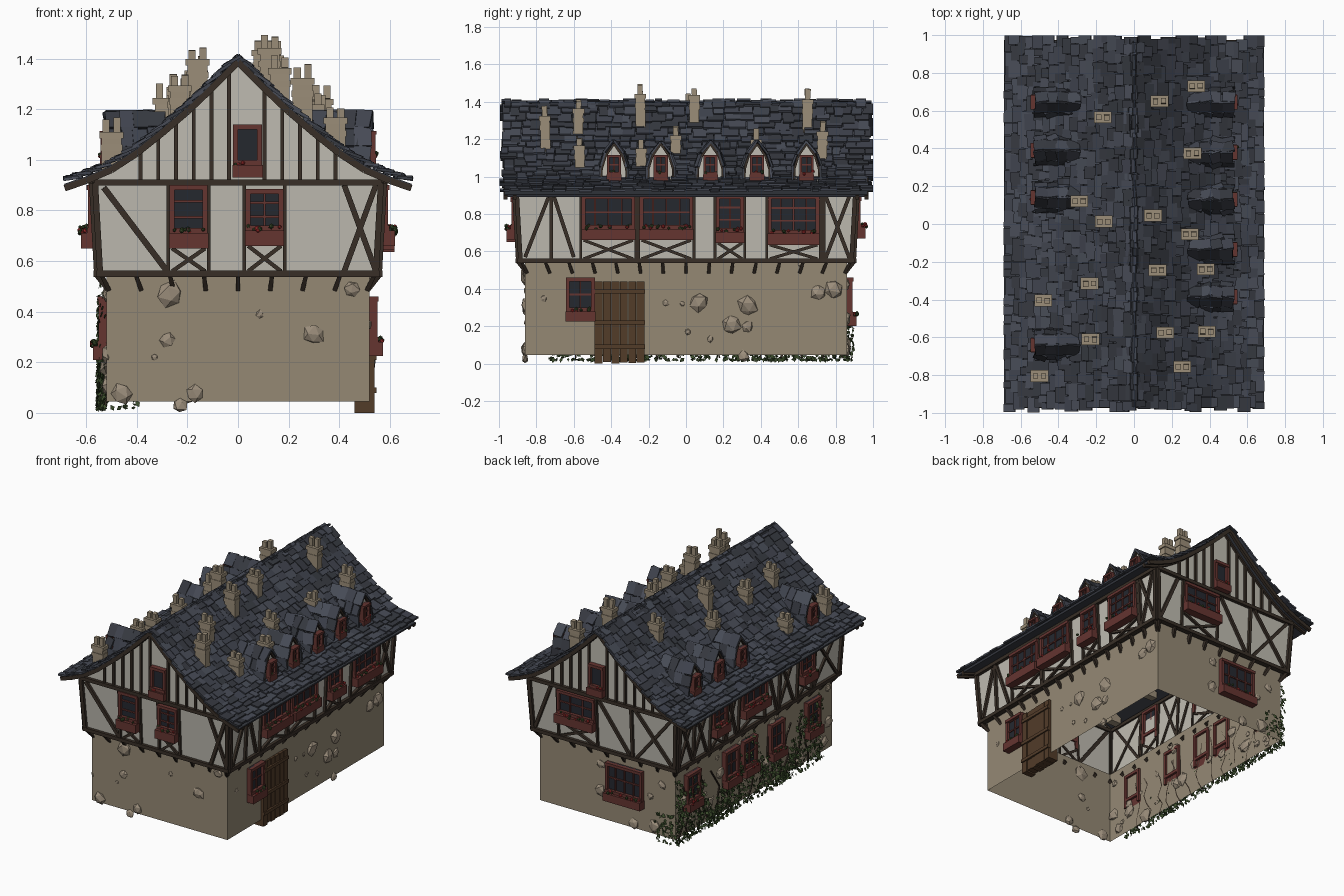
import bpy, bmesh, random, math
from mathutils import Vector, Matrix

if "Cube" in bpy.data.objects:
    bpy.data.objects.remove(bpy.data.objects["Cube"])
random.seed(4)
R = random.uniform

COL = {"stone": (.30, .25, .175), "chimney": (.33, .27, .19), "plaster": (.52, .50, .44),
       "timber": (.04, .028, .02), "red": (.13, .035, .03), "glass": (.018, .021, .028),
       "slate_a": (.05, .056, .075), "slate_b": (.065, .073, .096), "slate_c": (.037, .041, .052),
       "door": (.085, .045, .022), "leaf": (.045, .075, .025), "flower": (.4, .03, .03),
       "rock": (.33, .27, .2)}
parts = {}


def part(name, col):
    if name not in parts:
        parts[name] = (bmesh.new(), col)
    return parts[name][0]


def bar(bm, p, q, w, t, n):
    """Box from p to q, w across, t thick along n."""
    p, q, n = Vector(p), Vector(q), Vector(n)
    a = q - p
    s = a.cross(n).normalized()
    n = s.cross(a).normalized()
    M = Matrix((s * w, n * t, a)).transposed().to_4x4()
    M.translation = (p + q) / 2
    bmesh.ops.create_cube(bm, size=1, matrix=M)


def poly(bm, pts):
    bm.faces.new([bm.verts.new(p) for p in pts])


# Wall frames: u along the wall, d outward, z up
SIDES = {"front": ((1, 0, 0), (0, -1, 0)), "back": ((1, 0, 0), (0, 1, 0)),
         "right": ((0, 1, 0), (1, 0, 0)), "left": ((0, 1, 0), (-1, 0, 0))}


def P(side, u, d, z):
    U, N = SIDES[side]
    return Vector(U) * u + Vector(N) * d + Vector((0, 0, z))


def wall_d(side, z):
    base = .86 if side in ("front", "back") else .52
    return base if z < .54 else base + .03 + .02 * min(1, (z - .55) / .36)


def beam(side, a, b, w=.02, t=.025, name="timber_frame", col="timber"):
    bar(part(name, col), P(side, a[0], wall_d(side, a[1]) + .004, a[1]),
        P(side, b[0], wall_d(side, b[1]) + .004, b[1]), w, t, SIDES[side][1])


def cross(side, u0, u1, z0, z1, w=.016):
    beam(side, (u0, z0), (u1, z1), w)
    beam(side, (u0, z1), (u1, z0), w, .02)


# Roof profile, ridge to eave
PROF = [(0, 1.415), (.1, 1.315), (.2, 1.22), (.3, 1.135), (.4, 1.055), (.5, .99), (.6, .947), (.685, .918)]


def roof_z(x):
    x = abs(x)
    for (a, za), (b, zb) in zip(PROF, PROF[1:]):
        if x <= b:
            return za + (zb - za) * (x - a) / (b - a)
    return PROF[-1][1]


def window(side, u, w, z0, z1, cols=2, rows=2, d=None, box=.055, f=.02, flowers=True):
    n = SIDES[side][1]
    d = wall_d(side, (z0 + z1) / 2) if d is None else d
    red, gl = part("window_frames", "red"), part("window_glass", "glass")
    zb = z0 + box
    bar(gl, P(side, u, d + .008, zb), P(side, u, d + .008, z1), w - f, .01, n)
    for e in (-1, 1):
        uu = u + e * (w - f) / 2
        bar(red, P(side, uu, d + .008, z0 + .01), P(side, uu, d + .008, z1), f, .045, n)
    for z in (z1 - f / 2, zb + f / 2):
        bar(red, P(side, u - w / 2, d + .01, z), P(side, u + w / 2, d + .01, z), f, .05, n)
    for i in range(1, cols):
        uu = u - w / 2 + w * i / cols
        bar(red, P(side, uu, d + .012, zb), P(side, uu, d + .012, z1), .009, .02, n)
    for i in range(1, rows):
        z = zb + (z1 - zb) * i / rows
        bar(red, P(side, u - w / 2, d + .012, z), P(side, u + w / 2, d + .012, z), .009, .018, n)
    # planter box with plants
    out = box * .95
    bar(part("planters", "red"), P(side, u, d + out / 2, z0), P(side, u, d + out / 2, zb), w + .005, out, n)
    for i in range(int(w * 60) if flowers else 2):
        c = P(side, u + R(-.45, .45) * w, d + R(.3, 1.1) * out, zb + R(0, .018))
        kind = random.random() < .4
        bmesh.ops.create_icosphere(part("flowers", "flower") if kind else part("planter_leaves", "leaf"),
                                   subdivisions=1, radius=R(.007, .012), matrix=Matrix.Translation(c))


# Wall shell, open underneath
def ring(bm, a, b):
    c = [(-1, -1), (1, -1), (1, 1), (-1, 1)]
    for (x, y), (X, Y) in zip(c, c[1:] + c[:1]):
        poly(bm, [(x * a[0], y * a[1], a[2]), (X * a[0], Y * a[1], a[2]),
                  (X * b[0], Y * b[1], b[2]), (x * b[0], y * b[1], b[2])])


ring(part("stone_walls", "stone"), (.52, .86, .045), (.52, .86, .55))
pl = part("plaster_walls", "plaster")
ring(pl, (.52, .86, .55), (.55, .89, .55))
ring(pl, (.55, .89, .55), (.57, .91, .92))
xs = [-.57, -.5, -.4, -.3, -.2, -.1, 0, .1, .2, .3, .4, .5, .57]
for y in (-.91, .91):
    for a, b in zip(xs, xs[1:]):
        poly(pl, [(a, y, .91), (b, y, .91), (b, y, roof_z(b) - .02), (a, y, roof_z(a) - .02)])

# Timber frame common to all sides
tb = part("timber_frame", "timber")
for side in SIDES:
    h = .56 if side in ("front", "back") else .90
    beam(side, (-h, .55), (h, .55), .024, .035)
    beam(side, (-h - .01, .91), (h + .01, .91), .024, .035)
    for e in (-1, 1):
        beam(side, (e * (h - .015), .55), (e * (h + .005), .91), .024, .03)
    # brackets under the overhang
    k = 9 if h < .6 else 15
    for i in range(k):
        u = -h + .02 + (2 * h - .04) * i / (k - 1)
        lean = -.03 * u / h
        w0 = wall_d(side, .3)
        bar(tb, P(side, u + lean, w0 - .01, .487), P(side, u, w0 + .038, .548), .017, .022, SIDES[side][1])
for side in ("front", "back"):
    for i in range(-6, 7):
        u = i * .07 + .035
        if abs(u) < .45 and not abs(u - .04) < .05:
            beam(side, (u, .91), (u, roof_z(u) - .03), .015, .02)
    for s in (-1, 1):
        for a, b in zip(PROF[:-1], PROF[1:]):
            for d in (.915, .965):
                bar(tb, P(side, s * a[0], d, a[1] - .03), P(side, s * b[0], d, b[1] - .03), .025, .02, (0, 1, 0))

# Windows: side, centre, width, bottom, top, columns, rows
WIN = [("front", -.195, .15, .65, .90, 1, 3), ("front", .105, .15, .66, .885, 2, 3),
       ("right", -.415, .285, .66, .90, 4, 2), ("right", -.105, .285, .66, .90, 4, 2),
       ("right", .235, .15, .645, .90, 2, 3), ("right", .575, .275, .635, .90, 4, 3),
       ("left", .46, .15, .65, .9, 2, 3), ("left", .08, .28, .66, .9, 4, 2), ("left", -.5, .15, .65, .9, 2, 3),
       ("back", .2, .29, .67, .89, 3, 2)]
for side, u, w, a, b, c, r in WIN:
    window(side, u, w, a, b, c, r, box=.06)
    cross(side, u - w / 2 + .01, u + w / 2 - .01, .56, a)
    for e in (-1, 1):
        beam(side, (u + e * (w / 2 + .005), .55), (u + e * (w / 2 + .005), .91), .014)
for u in (.69, .27, .07, -.23, -.63):
    window("left", u, .15, .21, .46)
window("right", -.565, .155, .225, .46)
window("back", -.14, .28, .2, .46, 4, 2)
for side in ("front", "back"):
    window(side, .038, .115, .93, 1.14, 1, 1, d=.91, box=.05)

# Diagonal braces
beam("front", (-.53, .89), (-.28, .56), .024)
cross("front", .42, .545, .56, .9, .022)
cross("back", -.53, -.25, .56, .9, .02)
beam("back", (-.22, .56), (-.22, .9))
beam("back", (-.2, .56), (.03, .89))
beam("back", (.4, .89), (.53, .57), .022)
for u in (-.72, .735):
    beam("right", (u, .56), (u, .9))
beam("right", (-.86, .57), (-.735, .89))
beam("right", (-.60, .57), (-.705, .89))
cross("right", .745, .875, .56, .9, .02)
for a, b in ((.57, .72), (.73, .88), (-.38, -.22), (-.86, -.6), (.25, .36)):
    cross("left", a, b, .56, .9, .018)
    beam("left", (b, .56), (b, .9))
beam("left", (-.2, .56), (-.08, .89))

# Door
for i in range(6):
    u = -.4675 + .045 * i
    bar(part("door", "door"), P("right", u, .5, R(0, .008) * (i > 0)), P("right", u, .5, .44), .042, R(.066, .078), (1, 0, 0))
for z in (.09, .22, .385):
    bar(part("door", "door"), P("right", -.49, .535, z), P("right", -.22, .535, z), .022, .025, (1, 0, 0))

# Roof deck and ragged slates
SL = ["slate_a", "slate_b", "slate_c"]
slate = lambda: (lambda c: part("roof_slates_" + c[-1], c))(random.choice(SL))
for s in (-1, 1):
    for a, b in zip(PROF, PROF[1:]):
        bar(part("roof_deck", "slate_c"), (s * a[0], 0, a[1] - .02), (s * b[0], 0, b[1] - .02), 1.94, .015, (0, 0, 1))
    for r in range(17):
        x0 = .637 * r / 16 - .015
        y = -R(.97, 1)
        while y < .96:
            w = min(R(.035, .095), 1 - y)
            a = max(-.02, x0 + R(-.008, .008))
            b = min(a + R(.058, .075), .69)
            za, zb = roof_z(a) - .006 + (a < 0) * .012, roof_z(b) + R(.004, .014)
            bar(slate(), (s * a, y + w / 2, za), (s * b, y + w / 2 + R(-.004, .004) * (abs(y) < .9), zb),
                w - .003, .012, (0, 0, 1))
            y += w

# Dormers with arched fronts
ARCH = [(.068, .965), (.066, 1.04), (.045, 1.11), (0, 1.175)]
for side, ys in (("right", (-.385, -.135, .13, .38, .645)), ("left", (-.64, .14, .39, .645))):
    for y in ys:
        pts = ARCH + [(-a, z) for a, z in ARCH[-2::-1]]
        poly(part("dormer_fronts", "plaster"), [P(side, y + a, .51, z) for a, z in pts])
        for (a, za), (b, zb) in zip(pts, pts[1:]):
            bar(tb, P(side, y + a, .512, za), P(side, y + b, .512, zb), .012, .022, SIDES[side][1])
            nrm = P(side, (a + b) / 2, 0, .25 * (za + zb > 2.08))
            for k in range(4):
                d0 = .29 + k * .058
                g = 1.12
                p = P(side, y + a * g, d0 + .03 + R(-.01, .01), za + .008 + R(0, .012))
                q = P(side, y + b * g, d0 + .03 + R(-.01, .01), zb + .008 + R(0, .012))
                bar(slate(), p, q, .068, .012, nrm)
        window(side, y, .075, .975, 1.115, 2, 2, d=.512, box=.035, f=.014, flowers=False)

# Chimneys: x, y, height above roof
CH = [(-.165, .565, .15), (-.29, .12, .15), (-.16, .013, .19), (-.235, -.315, .14), (-.48, -.405, .14),
      (-.23, -.61, .15), (-.5, -.805, .17), (.135, .65, .18), (.33, .73, .18), (.31, .375, .12), (.1, .045, .17),
      (.295, -.055, .13), (.125, -.245, .2), (.38, -.24, .13), (.165, -.575, .16), (.385, -.57, .15), (.255, -.755, .2)]
for x, y, h in CH:
    bm, z = part("chimneys", "chimney"), roof_z(x)
    t = z + h
    bar(bm, (x, y + R(-.008, .008), z - .09), (x, y, t - .065), .052, .078, (1, 0, 0))
    bar(bm, (x, y, t - .125), (x, y, t - .1), .058, .086, (1, 0, 0))
    bar(bm, (x, y, t - .075), (x, y, t - .05), .062, .094, (1, 0, 0))
    for e in (-1, 1):
        bar(bm, (x + e * .021, y, t - .05), (x + e * .021, y + R(-.004, .004), t + R(-.015, .01)), .028, .028, (1, 0, 0))


# Stones set in the walls
def rock(side, u, z, r):
    M = Matrix.Translation(P(side, u, wall_d(side, .3), z)) @ Matrix.Rotation(R(0, 6), 4, SIDES[side][1])
    vs = bmesh.ops.create_icosphere(part("wall_stones", "rock"), subdivisions=1, radius=r)["verts"]
    thin = Vector([.5 if abs(k) else 1 for k in SIDES[side][1]])
    for v in vs:
        v.co = v.co * R(.85, 1.2) * thin
        v.co = M @ v.co
        v.co.z = max(v.co.z, .003)


for u, z, r in [(-.27, .47, .05), (-.28, .29, .03), (-.33, .22, .015), (.085, .39, .016), (.3, .31, .04),
                (.45, .49, .035), (-.46, .075, .042), (-.23, .03, .033), (-.17, .075, .035)]:
    rock("front", u, z, r)
for u, z, r in [(-.76, .35, .018), (-.11, .325, .018), (-.02, .32, .014), (.07, .33, .052), (.33, .31, .055),
                (.24, .21, .055), (.33, .2, .03), (.01, .17, .018), (.13, .13, .018), (.71, .38, .042),
                (.79, .4, .052), (.61, .53, .012), (.31, .04, .03)]:
    rock("right", u, z, r)
for u, z, r in [(.05, .42, .03), (.06, .24, .04), (-.36, .1, .045), (-.33, .3, .025), (-.42, .4, .03), (-.2, .07, .04)]:
    rock("back", u, z, r)
for i in range(30):
    rock("left", R(-.83, .83), R(.06, .5), R(.015, .05))

# Ivy on the left wall, spilling round the back corner
ivy = part("ivy", "leaf")
for i in range(1700):
    side, u = ("left", .87 - 1.6 * random.random() ** 1.2) if i > 60 else ("back", R(-.53, -.38))
    top = .3 + .14 * math.sin(u * 9 + 1) + .08 * math.sin(u * 23) if side == "left" else .2
    z = .01 + top * random.random() ** 1.1
    c = P(side, u, wall_d(side, .3) + R(.004, .035), max(z, .02))
    n = (Vector(SIDES[side][1]) + Vector((R(-.7, .7), R(-.7, .7), R(-.3, .9)))).normalized()
    a = n.orthogonal().normalized()
    a.rotate(Matrix.Rotation(R(0, 6.3), 3, n))
    b, s = n.cross(a), R(.009, .018)
    poly(ivy, [c + a * s, c + b * s * .7, c - a * s, c - b * s * .7])
for i in range(14):
    u, z = .84 - i * .11, .03
    for k in range(5):
        v = u + R(-.05, .05)
        bar(part("ivy_stems", "timber"), P("left", u, .524, z), P("left", v, .524, z + .07), .008, .008, (1, 0, 0))
        u, z = v, z + .07

# Turn each part into an object
mats = {}
for name, (bm, col) in parts.items():
    bmesh.ops.recalc_face_normals(bm, faces=bm.faces)
    me = bpy.data.meshes.new(name)
    bm.to_mesh(me)
    bm.free()
    if col not in mats:
        mats[col] = bpy.data.materials.new(col)
        mats[col].diffuse_color = (*COL[col], 1)
    me.materials.append(mats[col])
    bpy.context.collection.objects.link(bpy.data.objects.new(name, me))

for m in bpy.data.materials:
    if m.users and not m.is_grease_pencil:
        m.use_nodes = True
        m.node_tree.nodes["Principled BSDF"].inputs["Base Color"].default_value = m.diffuse_color
